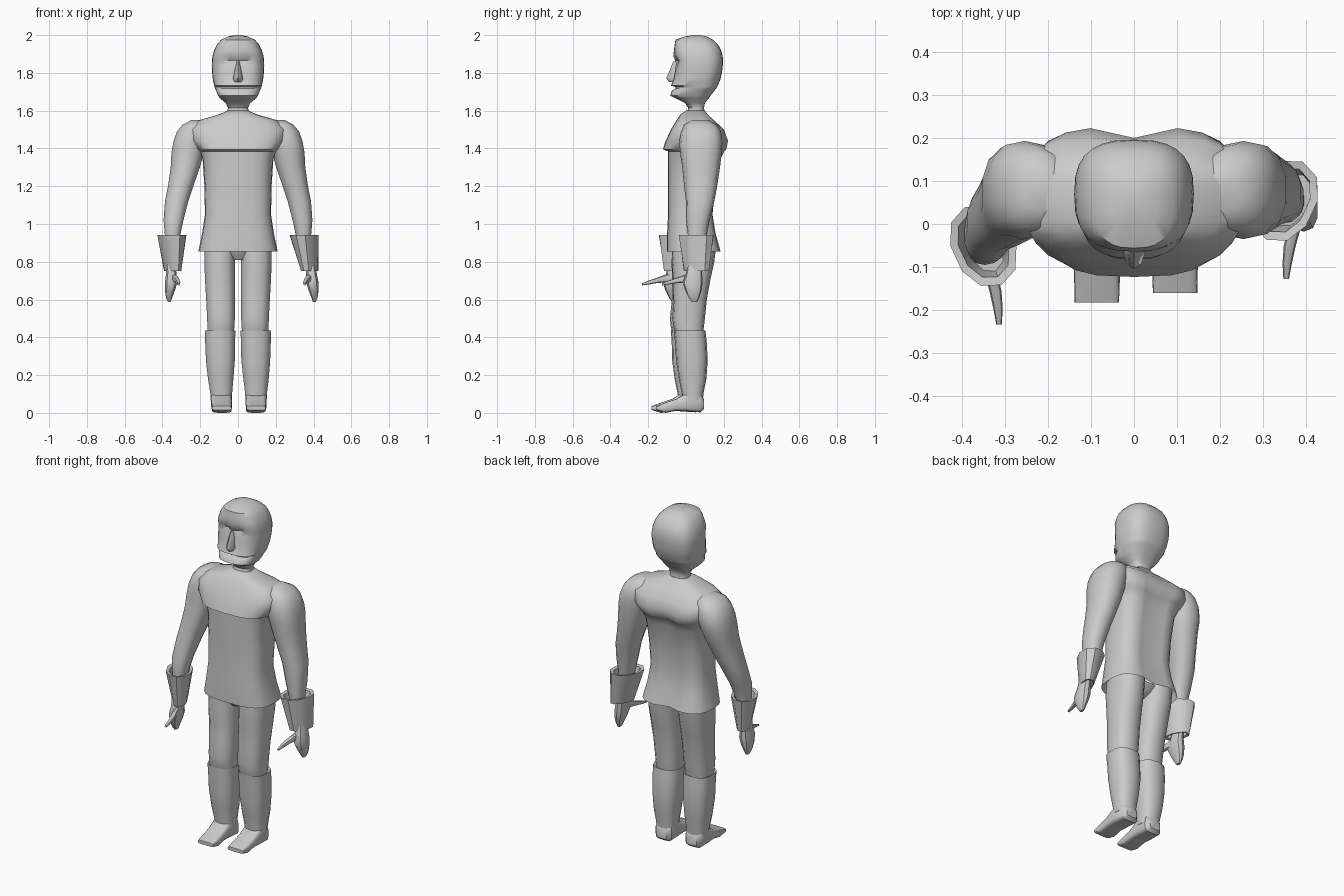
import bpy, bmesh, math


def clamp(v):
    return max(0.0, min(1.0, v))


def loft(name, rings, sides=14, power=2.4, axis='Z', yaw=0, caps=(True, True), warp=None, angle=40):
    """Skin superellipse rings given as (position, x min, x max, other min, other max)."""
    bm = bmesh.new()
    loops = []
    for t, x0, x1, a0, a1 in rings:
        cx, ca, rx, ra = (x0 + x1) / 2, (a0 + a1) / 2, (x1 - x0) / 2, (a1 - a0) / 2
        loop = []
        for i in range(sides):
            th = 2 * math.pi * i / sides + math.pi / 2
            c, s = math.cos(th), math.sin(th)
            u = rx * math.copysign(abs(c) ** (2 / power), c)
            v = ra * math.copysign(abs(s) ** (2 / power), s)
            x = cx + u * math.cos(yaw) - v * math.sin(yaw)
            a = ca + u * math.sin(yaw) + v * math.cos(yaw)
            p = (x, a, t) if axis == 'Z' else (x, t, a)
            loop.append(bm.verts.new(warp(*p) if warp else p))
        loops.append(loop)
    for a, b in zip(loops, loops[1:]):
        for i in range(sides):
            j = (i + 1) % sides
            bm.faces.new((a[i], a[j], b[j], b[i]))
    if caps[0]:
        bm.faces.new(loops[0])
    if caps[1]:
        bm.faces.new(loops[-1])
    bmesh.ops.recalc_face_normals(bm, faces=bm.faces)
    me = bpy.data.meshes.new(name)
    bm.to_mesh(me)
    bm.free()
    ob = bpy.data.objects.new(name, me)
    bpy.context.collection.objects.link(ob)
    bpy.ops.object.select_all(action='DESELECT')
    ob.select_set(True)
    bpy.context.view_layer.objects.active = ob
    bpy.ops.object.shade_smooth_by_angle(angle=math.radians(angle))
    return ob


# Shirt with chest overhang and a groove down the spine
def spine(x, y, z):
    if y > 0.09:
        y -= 0.028 * math.exp(-(x / 0.06) ** 2) * clamp((1.56 - z) / 0.1)
    return x, y, z


shirt = [(0.855, .21, -.10, .19), (0.95, .19, -.10, .165), (1.05, .175, -.095, .15),
         (1.2, .178, -.095, .165), (1.34, .187, -.095, .19), (1.385, .205, -.095, .21),
         (1.395, .215, -.123, .22), (1.44, .25, -.108, .228), (1.5, .262, -.08, .205),
         (1.55, .205, -.05, .15), (1.58, .10, -.03, .115), (1.6, .056, .0, .10)]
loft("shirt", [(z, -w, w, f, b) for z, w, f, b in shirt], sides=24, power=3,
     caps=(False, True), warp=spine)


# Head and neck, with sunken eyes
def eyes(x, y, z):
    if y < 0:
        y += 0.025 * math.exp(-((abs(x) - 0.05) / 0.025) ** 2 - ((z - 1.865) / 0.025) ** 2)
    return x, y, z


head = [(1.585, .06, .005, .10), (1.615, .053, .012, .095), (1.64, .065, -.005, .10),
        (1.665, .095, -.055, .12), (1.68, .106, -.083, .13), (1.705, .116, -.075, .15),
        (1.718, .122, -.055, .16), (1.726, .124, -.055, .165), (1.732, .126, -.08, .168),
        (1.765, .133, -.066, .182), (1.80, .137, -.06, .19), (1.84, .139, -.057, .195),
        (1.865, .138, -.058, .196), (1.89, .135, -.067, .194), (1.92, .126, -.064, .186),
        (1.95, .112, -.06, .17), (1.975, .09, -.056, .143), (1.992, .055, -.01, .112),
        (2.0, .02, .04, .08)]
loft("head", [(z, -w, w, f, b) for z, w, f, b in head], sides=28, power=2.7, warp=eyes)

# Nose
loft("nose", [(1.86, -.008, .008, -.068, -.03), (1.77, -.026, .026, -.105, -.03),
              (1.752, -.022, .022, -.088, -.03)], sides=8, power=1.6)

# Crotch between the legs
loft("pelvis", [(.81, -.04, .04, -.035, .07), (.84, -.09, .09, -.055, .12),
                (.87, -.13, .13, -.065, .14)], sides=12)

for side, word in ((1, "right"), (-1, "left")):
    # The arm on -x swings forward and its hand sits closer in
    def arm_pose(x, y, z, s=side):
        if s < 0:
            y -= 0.105 * clamp((1.4 - z) / 0.45)
            x -= 0.04 * clamp((0.92 - z) / 0.2)
        return s * x, y, z

    def leg_pose(x, y, z, s=side):
        if s < 0:
            y -= 0.022 * clamp((0.85 - z) / 0.6)
            x -= 0.01 * clamp((0.3 - z) / 0.3)
        return s * x, y, z

    # Sleeve from shoulder to wrist
    loft("sleeve_" + word,
         [(1.55, .17, .25, .03, .12), (1.525, .15, .295, -.01, .165), (1.49, .15, .325, -.025, .185),
          (1.44, .165, .343, -.035, .193), (1.38, .178, .354, -.032, .19), (1.3, .2, .358, -.02, .18),
          (1.2, .235, .372, -.01, .165), (1.12, .262, .388, .0, .15), (1.02, .288, .395, .0, .125),
          (.94, .305, .388, .01, .11), (.85, .335, .395, .015, .095)],
         warp=arm_pose)

    # Flared open glove cuff
    loft("cuff_" + word,
         [(.84, .325, .405, -.01, .12), (.938, .295, .405, -.025, .135), (.942, .277, .423, -.046, .154),
          (.75, .343, .417, -.018, .128), (.755, .355, .405, .0, .11)],
         sides=10, power=2.1, yaw=math.radians(-25), caps=(True, False), warp=arm_pose)

    # Mitten hand
    loft("hand_" + word,
         [(.80, .36, .405, .01, .09), (.74, .36, .418, .0, .085), (.69, .36, .428, -.018, .088),
          (.65, .372, .428, -.005, .083), (.61, .388, .422, .015, .07), (.588, .396, .412, .03, .06)],
         sides=10, warp=arm_pose)
    loft("thumb_" + word,
         [(.04, .365, .395, .69, .745), (-.01, .357, .387, .69, .73), (-.05, .348, .376, .687, .715),
          (-.09, .345, .367, .68, .702), (-.128, .347, .36, .675, .686)],
         sides=8, axis='Y', warp=arm_pose)

    # Trouser leg
    loft("leg_" + word,
         [(.885, .012, .18, -.07, .16), (.8, .014, .18, -.075, .15), (.7, .014, .176, -.067, .128),
          (.6, .015, .17, -.066, .11), (.5, .015, .165, -.072, .10), (.455, .018, .163, -.066, .095),
          (.42, .02, .162, -.055, .09)],
         power=2.6, warp=leg_pose)

    # Boot shaft
    loft("boot_" + word,
         [(.43, .022, .166, -.055, .095), (.437, .012, .177, -.065, .103), (.37, .014, .175, -.058, .11),
          (.28, .016, .172, -.053, .115), (.18, .027, .164, -.038, .108), (.1, .037, .154, -.022, .092),
          (.06, .038, .153, -.02, .09)],
         power=2.6, warp=leg_pose)

    # Flat foot, heel to toe
    loft("foot_" + word,
         [(.095, .06, .13, .02, .075), (.075, .042, .148, .003, .10), (.0, .04, .152, .008, .105),
          (-.05, .042, .15, .012, .075), (-.11, .042, .148, .0, .055), (-.16, .044, .147, .015, .036)],
         sides=16, power=4.5, axis='Y', warp=leg_pose)
